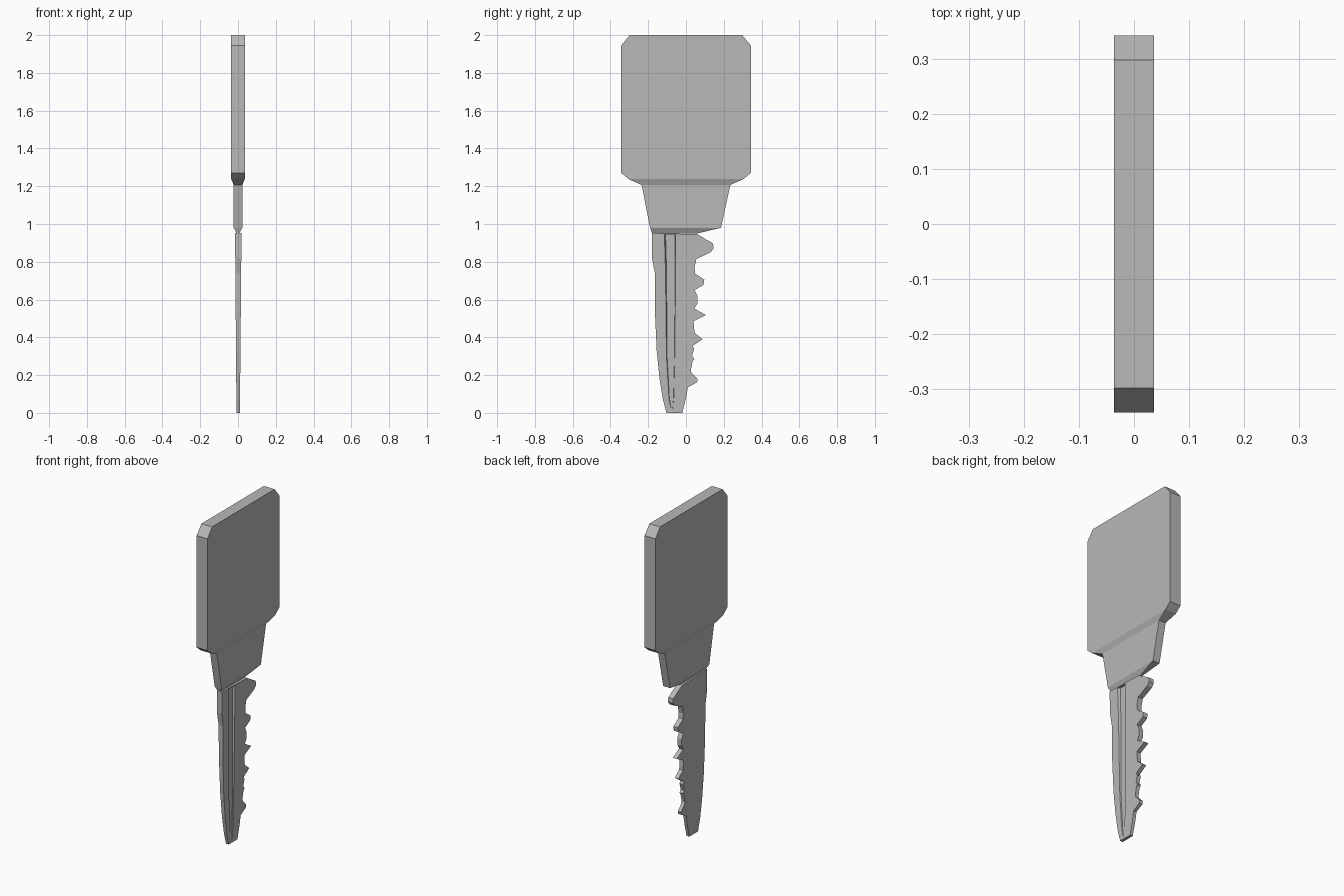
import bpy
import bmesh

cube = bpy.data.objects.get("Cube")
if cube:
    bpy.data.objects.remove(cube, do_unlink=True)

metal = bpy.data.materials.new("grey_metal")
metal.use_nodes = True
GREY = (0.48, 0.48, 0.48, 1)
metal.diffuse_color = GREY
metal.node_tree.nodes["Principled BSDF"].inputs["Base Color"].default_value = GREY


def finish(name, bm):
    bmesh.ops.recalc_face_normals(bm, faces=bm.faces)
    mesh = bpy.data.meshes.new(name)
    bm.to_mesh(mesh)
    bm.free()
    mesh.materials.append(metal)
    obj = bpy.data.objects.new(name, mesh)
    bpy.context.collection.objects.link(obj)
    return obj


def loft(name, loops):
    """Join equal-sized point loops into a closed solid."""
    bm = bmesh.new()
    rings = [[bm.verts.new(p) for p in loop] for loop in loops]
    n = len(rings[0])
    for a, b in zip(rings, rings[1:]):
        for i in range(n):
            j = (i + 1) % n
            bm.faces.new((a[i], a[j], b[j], b[i]))
    bm.faces.new(rings[0])
    bm.faces.new(rings[-1])
    return finish(name, bm)


def cut(target, cutter):
    cutter.hide_render = True
    cutter.hide_viewport = True
    cutter.display_type = 'WIRE'
    mod = target.modifiers.new("cut_" + cutter.name, 'BOOLEAN')
    mod.operation = 'DIFFERENCE'
    mod.solver = 'EXACT'
    mod.object = cutter


# Head and tapered neck: height, back edge, front edge, half thickness
head_rows = [
    (2.0, -0.298, 0.298, 0.036), (1.945, -0.343, 0.343, 0.036),
    (1.27, -0.343, 0.343, 0.036), (1.238, -0.305, 0.305, 0.036),
    (1.207, -0.235, 0.235, 0.023), (0.98, -0.19, 0.185, 0.023),
    (0.95, -0.18, 0.06, 0.006),
]
head = loft("head", [[(-t, a, z), (t, a, z), (t, b, z), (-t, b, z)]
                     for z, a, b, t in head_rows])

# Round keyring hole
bm = bmesh.new()
bmesh.ops.create_cone(bm, cap_ends=True, segments=48, radius1=0.077,
                      radius2=0.077, depth=0.3)
for v in bm.verts:
    x, y, z = v.co
    v.co = (z, y - 0.012, x + 1.872)
for f in bm.faces:
    f.smooth = len(f.verts) == 4
cut(head, finish("hole_cutter", bm))

# Blade outline: plain spine, then the toothed edge from tip to neck
spine = [
    (-0.18, 0.952), (-0.18, 0.82), (-0.165, 0.74), (-0.165, 0.55),
    (-0.155, 0.33), (-0.14, 0.18), (-0.122, 0.07), (-0.103, 0),
]
teeth = [
    (-0.02, 0), (0, 0.08), (0.01, 0.135), (0.058, 0.162), (0.062, 0.18),
    (0.03, 0.212), (0.025, 0.225), (0.035, 0.275), (0.045, 0.285),
    (0.032, 0.3), (0.043, 0.34), (0.035, 0.355), (0.088, 0.39),
    (0.045, 0.425), (0.04, 0.485), (0.105, 0.518), (0.045, 0.552),
    (0.06, 0.58), (0.06, 0.62), (0.045, 0.65), (0.093, 0.677),
    (0.097, 0.705), (0.048, 0.738), (0.045, 0.77), (0.055, 0.815),
    (0.13, 0.85), (0.146, 0.87), (0.143, 0.897), (0.06, 0.946),
]
outline = spine + teeth
blade = loft("blade", [[(-0.008 - 0.008 * z, y, z) for y, z in outline],
                       [(0.010 + 0.009 * z, y, z) for y, z in outline]])

# Groove along one face of the blade: height, edges, floor depth
groove_rows = [
    (0.945, -0.12, -0.052, 0.005), (0.75, -0.115, -0.052, 0.005),
    (0.3, -0.112, -0.055, 0.006), (0.08, -0.1, -0.06, 0.006),
    (0.02, -0.09, -0.065, 0.008),
]
cut(blade, loft("groove_cutter", [
    [(0.03, a, z), (0.03, b, z), (d, b - 0.006, z), (d, a + 0.012, z)]
    for z, a, b, d in groove_rows]))
